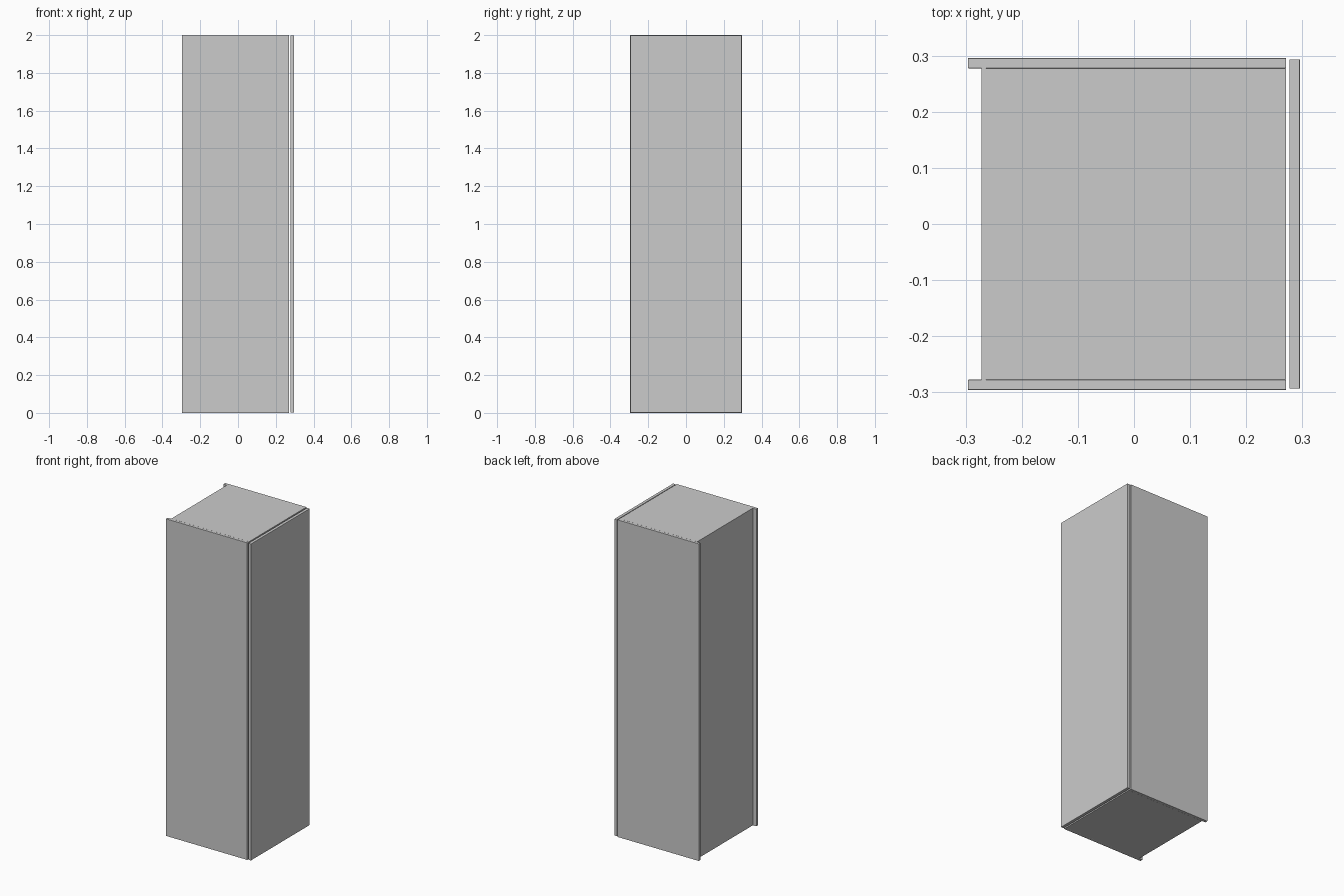
import bpy

if "Cube" in bpy.data.objects:
    bpy.data.objects.remove(bpy.data.objects["Cube"])

H = 2.0      # overall height
T = 0.018    # board thickness
W = 0.2955   # half width of the carcass
BACK, FRONT = -0.296, 0.271


def board(name, x, y, z, bevel=0.0):
    """Box between (min, max) limits on each axis."""
    lims = (x, y, z)
    bpy.ops.mesh.primitive_cube_add(size=1, location=[(a + b) / 2 for a, b in lims])
    ob = bpy.context.object
    ob.name = name
    ob.scale = [b - a for a, b in lims]
    bpy.ops.object.transform_apply(location=False, rotation=False, scale=True)
    if bevel:
        m = ob.modifiers.new("edge_banding", 'BEVEL')
        m.width, m.segments = bevel, 2
    return ob


# Side panels, running past the recessed back
for name, s in (("left_side", -1), ("right_side", 1)):
    board(name, (BACK, FRONT), sorted((s * (W - T), s * W)), (0, H), 0.0008)

# Top and bottom panels fitted between the sides
for name, z in (("bottom_panel", 0), ("top_panel", H - T)):
    board(name, (-0.264, FRONT), (-W + T, W - T), (z, z + T))

# Thin back panel, let into grooves in the sides
board("back_panel", (-0.272, -0.264), (-W + 0.009, W - 0.009), (0, H))

# Door standing slightly clear of the carcass
board("door", (0.277, 0.2955), (-0.2935, 0.2935), (0.002, H - 0.002), 0.001)
